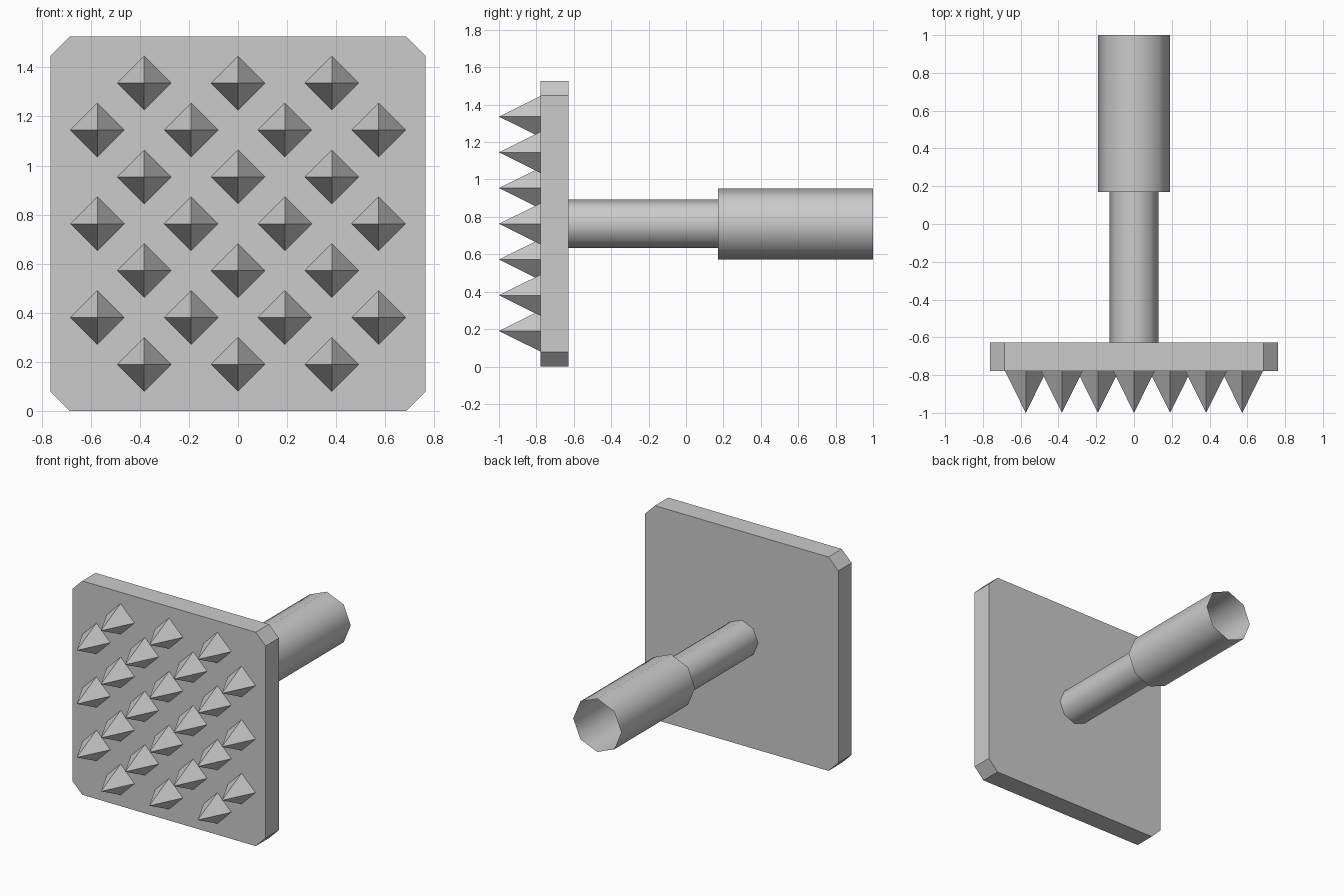
import bpy, bmesh, math

if "Cube" in bpy.data.objects:
    bpy.data.objects.remove(bpy.data.objects["Cube"])

H = 0.763          # half size of the plate, also the centre height
CUT = 0.078        # corner chamfer
Y_FRONT, Y_BACK = -0.778, -0.628


def finish(name, bm):
    bmesh.ops.recalc_face_normals(bm, faces=bm.faces)
    mesh = bpy.data.meshes.new(name)
    bm.to_mesh(mesh)
    bm.free()
    obj = bpy.data.objects.new(name, mesh)
    bpy.context.collection.objects.link(obj)
    return obj


# Square plate with chamfered corners
bm = bmesh.new()
k = H - CUT
outline = [(-k, -H), (k, -H), (H, -k), (H, k), (k, H), (-k, H), (-H, k), (-H, -k)]
face = bm.faces.new([bm.verts.new((x, Y_FRONT, z + H)) for x, z in outline])
ext = bmesh.ops.extrude_face_region(bm, geom=[face], use_keep_orig=True)
moved = [g for g in ext["geom"] if isinstance(g, bmesh.types.BMVert)]
bmesh.ops.translate(bm, verts=moved, vec=(0, Y_BACK - Y_FRONT, 0))
finish("plate", bm)

# Staggered rows of diamond-based pyramid spikes
bm = bmesh.new()
STEP, R = 0.191, 0.11
for row in range(-3, 4):
    columns = (-2, 0, 2) if row % 2 else (-3, -1, 1, 3)
    for col in columns:
        x, z = col * STEP, H + row * STEP
        tip = bm.verts.new((x, -1.0, z))
        base = [bm.verts.new((x + dx * R, Y_FRONT, z + dz * R))
                for dx, dz in ((1, 0), (0, 1), (-1, 0), (0, -1))]
        for i in range(4):
            bm.faces.new((tip, base[i], base[(i + 1) % 4]))
finish("spikes", bm)

# Stepped eight-sided handle, hollow and open at the back end
bm = bmesh.new()
rings = []
for y, r in ((Y_BACK, 0.13), (0.17, 0.13), (0.17, 0.19), (1.0, 0.19)):
    rings.append([bm.verts.new((r * math.cos(i * math.pi / 4), y,
                                H + r * math.sin(i * math.pi / 4))) for i in range(8)])
for a, b in zip(rings, rings[1:]):
    for i in range(8):
        j = (i + 1) % 8
        bm.faces.new((a[i], b[i], b[j], a[j]))
handle = finish("handle", bm)
bpy.ops.object.select_all(action='DESELECT')
handle.select_set(True)
bpy.context.view_layer.objects.active = handle
bpy.ops.object.shade_smooth_by_angle(angle=math.radians(50))
